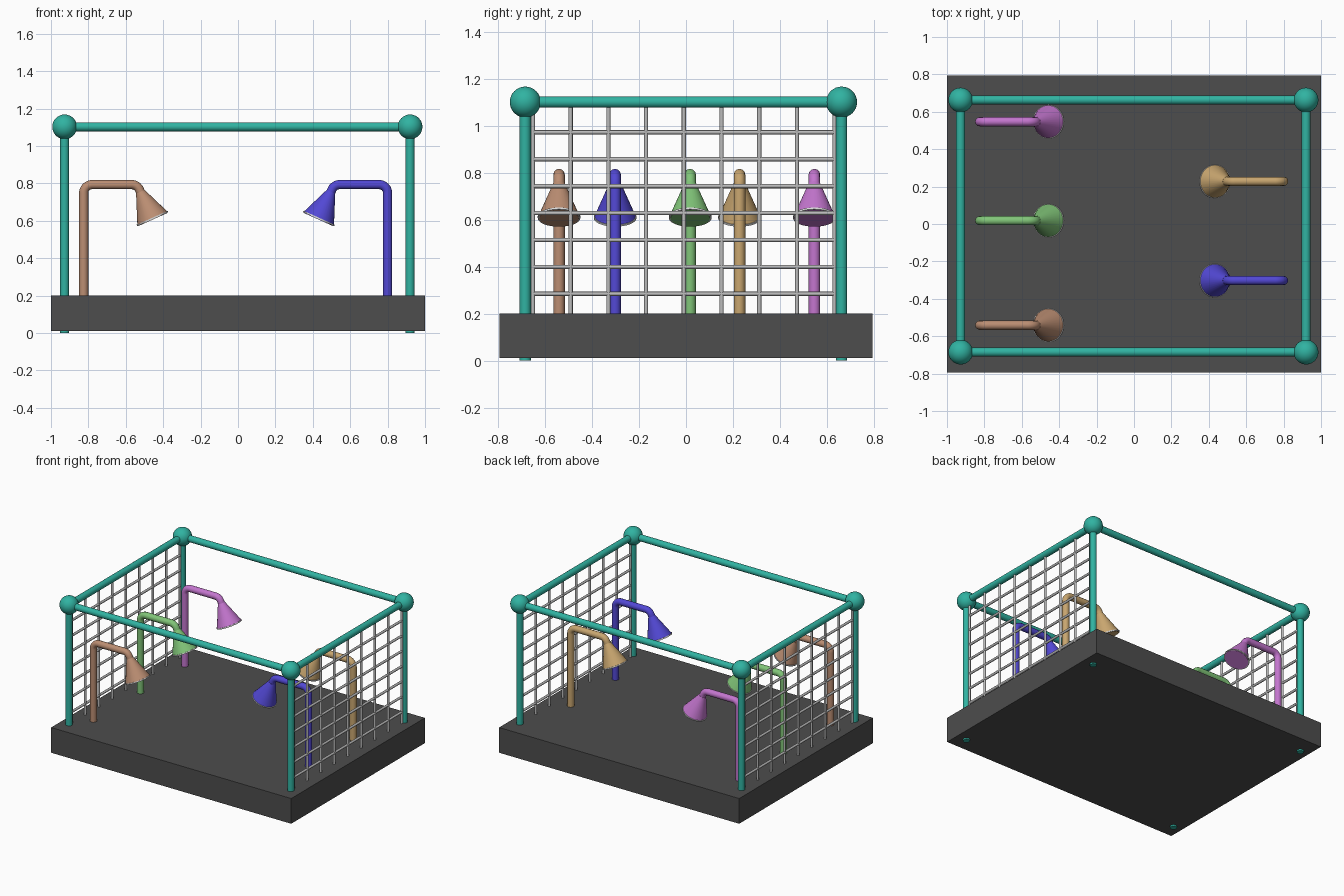
import bpy
import math
from mathutils import Vector

if "Cube" in bpy.data.objects:
    bpy.data.objects.remove(bpy.data.objects["Cube"], do_unlink=True)


def material(name, rgb):
    m = bpy.data.materials.new(name)
    m.use_nodes = True
    m.diffuse_color = (*rgb, 1)
    m.node_tree.nodes["Principled BSDF"].inputs["Base Color"].default_value = (*rgb, 1)
    return m


charcoal = material("charcoal", (0.075, 0.075, 0.075))
teal = material("teal", (0.03, 0.45, 0.36))
steel = material("steel", (0.5, 0.5, 0.5))
rim_grey = material("rim_grey", (0.7, 0.7, 0.7))
purple = material("purple", (0.55, 0.18, 0.62))
green = material("green", (0.22, 0.56, 0.19))
blue = material("blue", (0.085, 0.065, 0.66))
tan = material("tan", (0.58, 0.38, 0.16))
brown = material("brown", (0.5, 0.27, 0.17))


def finish(name, mat, smooth=True):
    ob = bpy.context.object
    ob.name = name
    ob.data.materials.clear()
    ob.data.materials.append(mat)
    if smooth:
        bpy.ops.object.shade_smooth_by_angle(angle=math.radians(40))
    return ob


def cone(name, a, b, r1, r2, mat, sides=24):
    """Round bar or cone running from point a to point b."""
    a, b = Vector(a), Vector(b)
    axis = b - a
    bpy.ops.mesh.primitive_cone_add(
        vertices=sides, radius1=r1, radius2=r2, depth=axis.length,
        location=(a + b) / 2, rotation=axis.to_track_quat("Z", "Y").to_euler())
    return finish(name, mat)


def bar(name, a, b, r, mat, sides=24):
    return cone(name, a, b, r, r, mat, sides)


def rounded(points, radius, steps=8):
    """Round the inner corners of a path."""
    path = [points[0]]
    for before, corner, after in zip(points, points[1:], points[2:]):
        u, v = (before - corner).normalized(), (after - corner).normalized()
        cut = radius / math.tan(u.angle(v) / 2)
        p, q = corner + u * cut, corner + v * cut
        centre = corner + (u + v).normalized() * radius / math.sin(u.angle(v) / 2)
        for i in range(steps + 1):
            d = (p - centre).lerp(q - centre, i / steps)
            path.append(centre + d.normalized() * radius)
    return path + [points[-1]]


def pipe(name, path, r, mat):
    curve = bpy.data.curves.new(name, "CURVE")
    curve.dimensions = "3D"
    curve.bevel_depth = r
    curve.bevel_resolution = 4
    curve.use_fill_caps = True
    spline = curve.splines.new("POLY")
    spline.points.add(len(path) - 1)
    for pt, co in zip(spline.points, path):
        pt.co = (*co, 1)
    ob = bpy.data.objects.new(name, curve)
    bpy.context.collection.objects.link(ob)
    bpy.ops.object.select_all(action="DESELECT")
    ob.select_set(True)
    bpy.context.view_layer.objects.active = ob
    bpy.ops.object.convert(target="MESH")
    finish(name, mat)


# Base slab
bpy.ops.mesh.primitive_cube_add(size=1, location=(0, 0, 0.106))
bpy.context.object.scale = (2, 1.59, 0.19)
finish("base", charcoal, smooth=False)

# Frame: posts, ball joints and top rails
X = (-0.927, 0.92)
Y = (-0.685, 0.663)
TOP = 1.102
for x in X:
    for y in Y:
        bar("post", (x, y, 0), (x, y, TOP), 0.024, teal)
        bpy.ops.mesh.primitive_uv_sphere_add(
            segments=32, ring_count=16, radius=0.066, location=(x, y, TOP))
        finish("ball_joint", teal)
    bar("side_rail", (x, Y[0], TOP), (x, Y[1], TOP), 0.024, teal)
for y in Y:
    bar("long_rail", (X[0], y, TOP), (X[1], y, TOP), 0.024, teal)

# Wire grids on both ends
for x in X:
    for i in range(9):
        y = -0.652 + i * 0.1607
        bar("upright_wire", (x, y, 0.17), (x, y, 1.085), 0.009, steel, 10)
    for i in range(7):
        z = 0.285 + i * 0.1147
        bar("cross_wire", (x, -0.655, z), (x, 0.636, z), 0.009, steel, 10)


# Shower heads on bent pipes
def shower(name, x, y, side, mat):
    def at(reach, z):
        return Vector((x + side * reach, y, z))

    aim = Vector((side * 0.41, 0, -0.912))
    neck, face = at(0.305, 0.75), at(0.368, 0.611)
    path = rounded([at(0, 0.15), at(0, 0.793), at(0.286, 0.793), neck], 0.045)
    path[-1] = neck + aim * 0.01
    pipe(name + "_pipe", path, 0.0245, mat)
    cone(name + "_head", neck - aim * 0.005, face, 0.025, 0.089, mat, 32)
    bar(name + "_rim", face - aim * 0.005, face + aim * 0.003, 0.091, rim_grey, 32)
    bar(name + "_face", face, face + aim * 0.005, 0.084, mat, 32)


shower("purple_shower", -0.825, 0.547, 1, purple)
shower("green_shower", -0.825, 0.018, 1, green)
shower("brown_shower", -0.825, -0.541, 1, brown)
shower("tan_shower", 0.8, 0.228, -1, tan)
shower("blue_shower", 0.8, -0.302, -1, blue)
